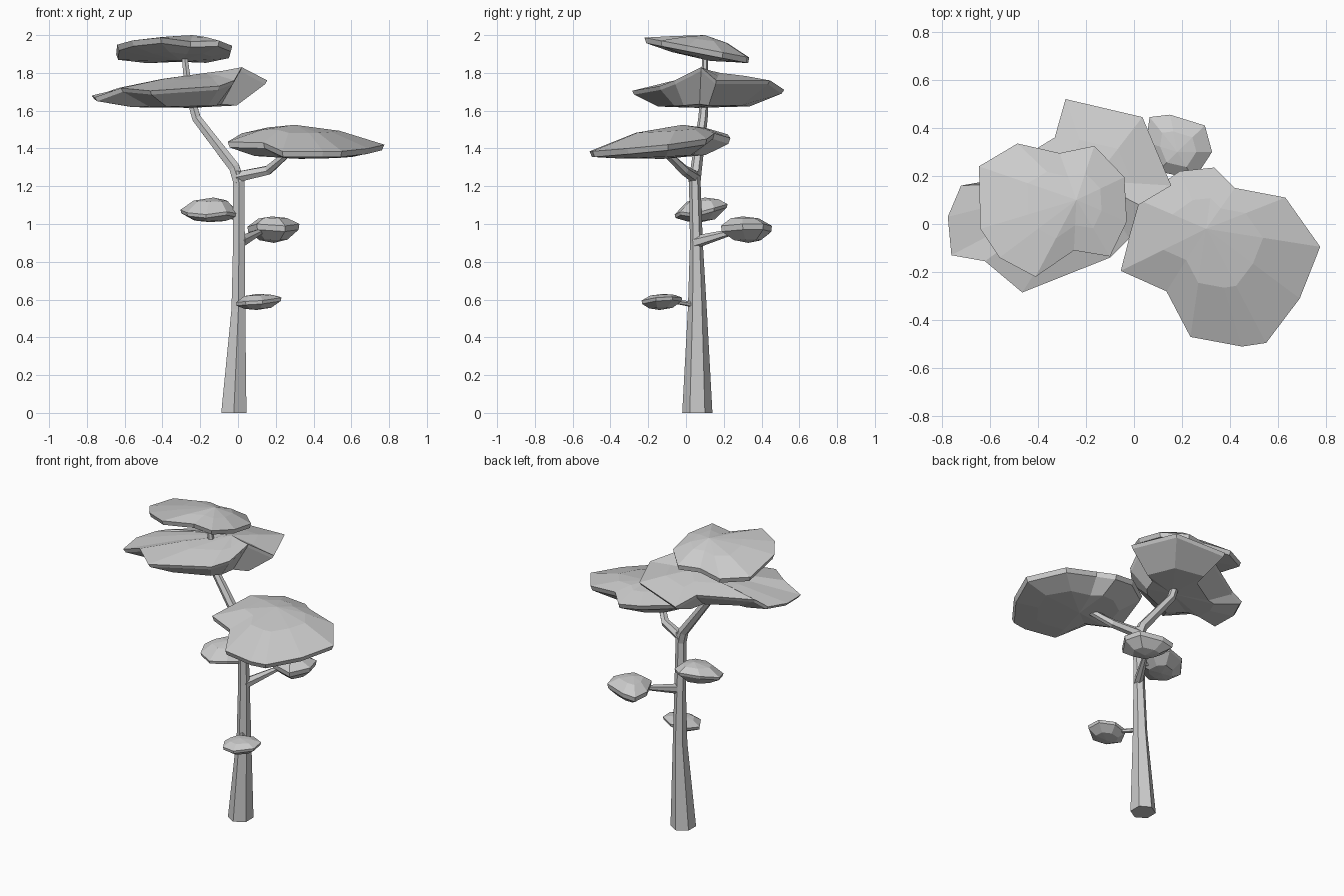
import bpy
from mathutils import Vector


def make(name, verts, faces):
    me = bpy.data.meshes.new(name)
    me.from_pydata([tuple(v) for v in verts], [], faces)
    ob = bpy.data.objects.new(name, me)
    bpy.context.collection.objects.link(ob)
    return ob


def skin(rings, n, start, closed_caps=True):
    # quads between successive rings of n vertices
    return [(start + r * n + i, start + r * n + (i + 1) % n,
             start + (r + 1) * n + (i + 1) % n, start + (r + 1) * n + i)
            for r in range(rings - 1) for i in range(n)]


def limb(name, path, flat=False, n=6):
    # six-sided tapered tube; path items are (x, y, z, radius_u, radius_v)
    import math
    pts = [Vector(p[:3]) for p in path]
    verts = []
    for k, p in enumerate(pts):
        d = Vector((0, 0, 1)) if flat else \
            (pts[min(k + 1, len(pts) - 1)] - pts[max(k - 1, 0)]).normalized()
        u = Vector((0, 1, 0)).cross(d).normalized()
        v = d.cross(u)
        for i in range(n):
            a = math.tau * (i + 0.5) / n
            verts.append(p + u * math.cos(a) * path[k][3] + v * math.sin(a) * path[k][4])
    last = (len(pts) - 1) * n
    faces = skin(len(pts), n, 0)
    faces += [tuple(reversed(range(n))), tuple(range(last, last + n))]
    return make(name, verts, faces)


def pad(name, rim, crown, base, thick, top=(0.5, 0.75), belly=(0.45, 0.85)):
    # flat foliage clump: belly ring, lower rim, upper rim, top ring, two centres
    # (top and belly give the horizontal and vertical blend towards the centre)
    c, b = Vector(crown), Vector(base)

    def blend(p, q, f):
        return Vector((p.x + (q.x - p.x) * f[0], p.y + (q.y - p.y) * f[0],
                       p.z + (q.z - p.z) * f[1]))
    up = [Vector(p) for p in rim]
    low = [blend(p, b, (0.03, 0)) - Vector((0, 0, thick)) for p in up]
    verts = [blend(p, b, belly) for p in low] + low + up + [blend(p, c, top) for p in up]
    n = len(rim)
    faces = skin(4, n, 0)
    verts += [b, c]
    for i in range(n):
        j = (i + 1) % n
        faces += [(4 * n, j, i), (4 * n + 1, 3 * n + i, 3 * n + j)]
    return make(name, verts, faces)


# Trunk and branches
limb("trunk", [(-0.022, 0.06, 0, 0.077, 0.08), (0.002, 0.06, 0.55, 0.042, 0.05),
               (0.005, 0.055, 0.9, 0.036, 0.034), (0.004, 0.045, 1.28, 0.034, 0.03)], flat=True)
limb("left_branch", [(0.005, 0.045, 1.22, 0.034, 0.032), (-0.02, 0.055, 1.3, 0.033, 0.03),
                     (-0.22, 0.09, 1.56, 0.027, 0.025), (-0.26, 0.1, 1.7, 0.025, 0.022),
                     (-0.285, 0.1, 1.9, 0.016, 0.014)])
limb("right_branch", [(0.0, 0.045, 1.25, 0.032, 0.032), (0.16, -0.01, 1.285, 0.027, 0.027),
                      (0.27, -0.11, 1.38, 0.02, 0.022)])
limb("rear_branch", [(0.01, 0.05, 0.905, 0.035, 0.03), (0.13, 0.27, 0.965, 0.014, 0.014)])
limb("low_branch", [(0.01, 0.03, 0.575, 0.015, 0.015), (0.06, -0.06, 0.59, 0.012, 0.012)])
limb("side_branch", [(0.0, 0.06, 1.03, 0.02, 0.02), (-0.09, 0.08, 1.06, 0.014, 0.014)])

# Large canopies (rims run counter-clockwise)
top_rim = [(-0.645, 0.24), (-0.64, -0.02), (-0.56, -0.14), (-0.41, -0.22), (-0.25, -0.11),
           (-0.10, -0.135), (-0.03, 0.01), (-0.04, 0.195), (-0.165, 0.325), (-0.31, 0.295),
           (-0.485, 0.335)]
pad("top_canopy", [(x, y, 1.945 - 0.19 * y) for x, y in top_rim],
    (-0.24, 0.1, 2.0), (-0.3, 0.13, 1.863), 0.03, (0.5, 0.65), (0.4, 0.5))

pad("upper_canopy",
    [(-0.775, 0.03, 1.68), (-0.76, -0.13, 1.67), (-0.62, -0.155, 1.72), (-0.465, -0.285, 1.705),
     (-0.1, -0.14, 1.73), (-0.02, -0.06, 1.76), (0.02, 0.08, 1.83), (0.155, 0.16, 1.76),
     (0.035, 0.445, 1.76), (-0.285, 0.52, 1.71), (-0.33, 0.36, 1.74), (-0.635, 0.175, 1.72),
     (-0.72, 0.16, 1.69)],
    (-0.17, 0.18, 1.80), (-0.25, 0.06, 1.615), 0.02, (0.5, 0.6), (0.38, 0.9))

pad("right_canopy",
    [(-0.055, -0.195, 1.435), (0.135, -0.28, 1.43), (0.235, -0.47, 1.385), (0.45, -0.51, 1.385),
     (0.55, -0.495, 1.385), (0.69, -0.31, 1.40), (0.775, -0.095, 1.42), (0.63, 0.11, 1.45),
     (0.42, 0.15, 1.48), (0.335, 0.235, 1.455), (0.19, 0.22, 1.475), (0.02, 0.1, 1.48)],
    (0.3, -0.02, 1.525), (0.33, -0.12, 1.345), 0.03, (0.5, 0.7), (0.35, 0.75))

# Small side clumps
pad("left_clump",
    [(-0.305, 0.08, 1.075), (-0.27, -0.01, 1.06), (-0.17, -0.06, 1.05), (-0.06, -0.03, 1.065),
     (0.0, 0.04, 1.055), (-0.02, 0.15, 1.085), (-0.1, 0.22, 1.105), (-0.23, 0.18, 1.1)],
    (-0.13, 0.1, 1.14), (-0.15, 0.08, 1.01), 0.018, (0.4, 0.75), (0.45, 0.8))
pad("rear_clump",
    [(0.05, 0.34, 0.985), (0.1, 0.22, 1.0), (0.25, 0.185, 0.99), (0.325, 0.3, 1.0),
     (0.295, 0.41, 1.0), (0.15, 0.455, 0.99), (0.065, 0.445, 0.98)],
    (0.18, 0.3, 1.04), (0.19, 0.33, 0.9), 0.03, (0.45, 0.8), (0.45, 0.75))
pad("low_clump",
    [(-0.01, -0.13, 0.585), (0.04, -0.215, 0.59), (0.13, -0.235, 0.595), (0.23, -0.16, 0.61),
     (0.22, -0.07, 0.615), (0.13, -0.02, 0.61), (0.03, -0.04, 0.6)],
    (0.1, -0.12, 0.63), (0.1, -0.14, 0.545), 0.018, (0.4, 0.75), (0.4, 0.75))
